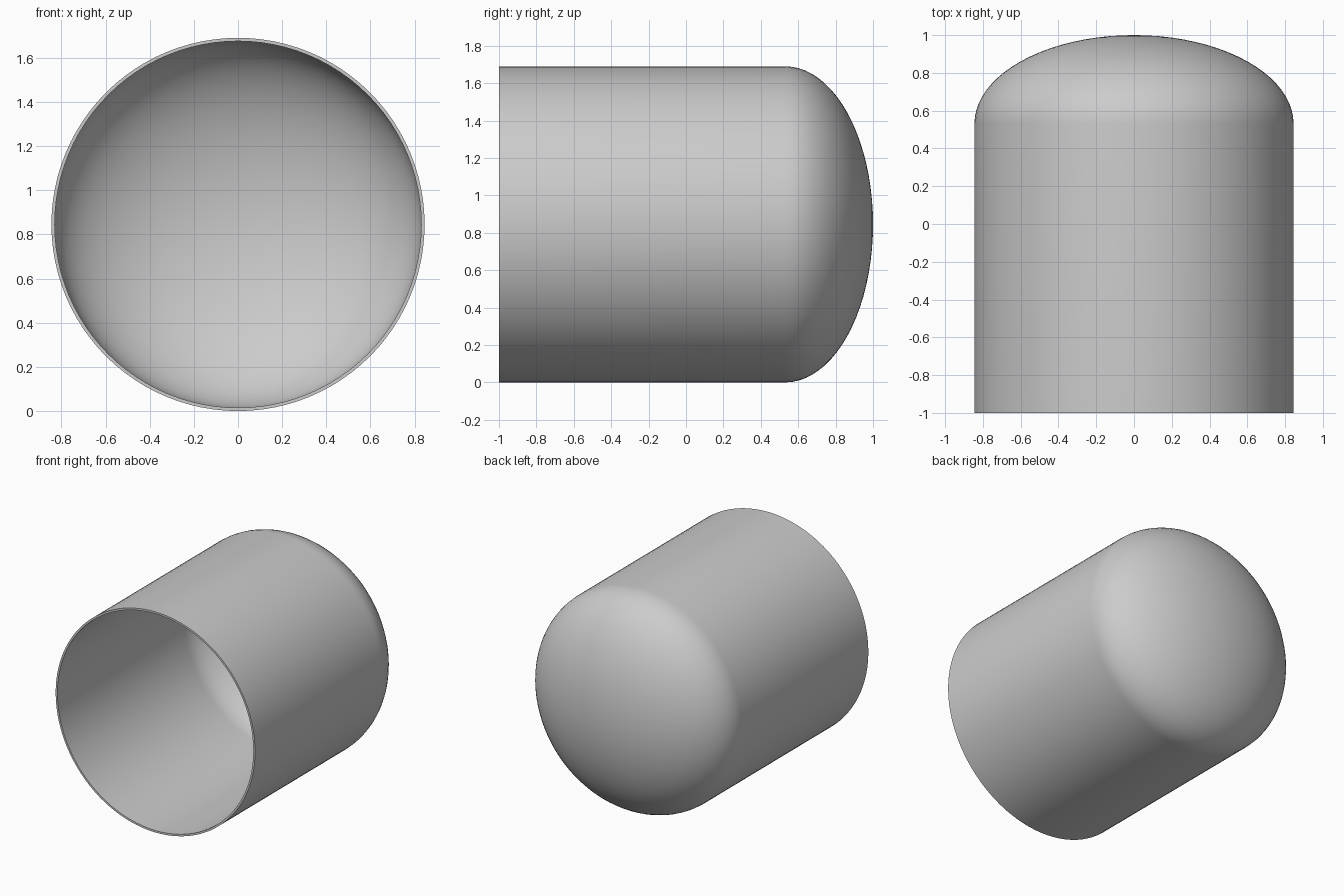
import bpy, bmesh
from math import sin, cos, pi, radians
from mathutils import Vector, Matrix

if "Cube" in bpy.data.objects:
    bpy.data.objects.remove(bpy.data.objects["Cube"])

R = 0.845          # outer radius, also the height of the axis
OPEN_Y = -1.0      # open rim
DOME_Y = 0.53      # where the domed end begins
DEPTH = 0.47       # dome depth
WALL = 0.015
SEGMENTS = 96
RINGS = 20


def half_profile(r, depth):
    """Wall and elliptical dome, from the open rim to the pole."""
    arc = [(r * cos(i / RINGS * pi / 2), DOME_Y + depth * sin(i / RINGS * pi / 2))
           for i in range(RINGS)]
    return [(r, OPEN_Y)] + arc + [(0.0, DOME_Y + depth)]


# Closed shell profile: inner pole to rim, then outer rim to pole
inner = half_profile(R - WALL, DEPTH - WALL)[::-1]
outer = half_profile(R, DEPTH)
profile = [Vector((r, y, 0)) for r, y in inner + outer]

# Spin the profile about the horizontal axis
bm = bmesh.new()
verts = [bm.verts.new(p) for p in profile]
edges = [bm.edges.new(pair) for pair in zip(verts, verts[1:])]
bmesh.ops.spin(bm, geom=verts + edges, cent=(0, 0, 0), axis=(0, 1, 0),
               angle=2 * pi, steps=SEGMENTS, use_duplicate=False)
bmesh.ops.remove_doubles(bm, verts=bm.verts, dist=0.0001)
bmesh.ops.recalc_face_normals(bm, faces=bm.faces)
bmesh.ops.transform(bm, matrix=Matrix.Translation((0, 0, R)), verts=bm.verts)

mesh = bpy.data.meshes.new("domed_cap")
bm.to_mesh(mesh)
bm.free()
cap = bpy.data.objects.new("domed_cap", mesh)
bpy.context.collection.objects.link(cap)

# Smooth surfaces with a crisp rim
bpy.context.view_layer.objects.active = cap
cap.select_set(True)
bpy.ops.object.shade_smooth_by_angle(angle=radians(35))
